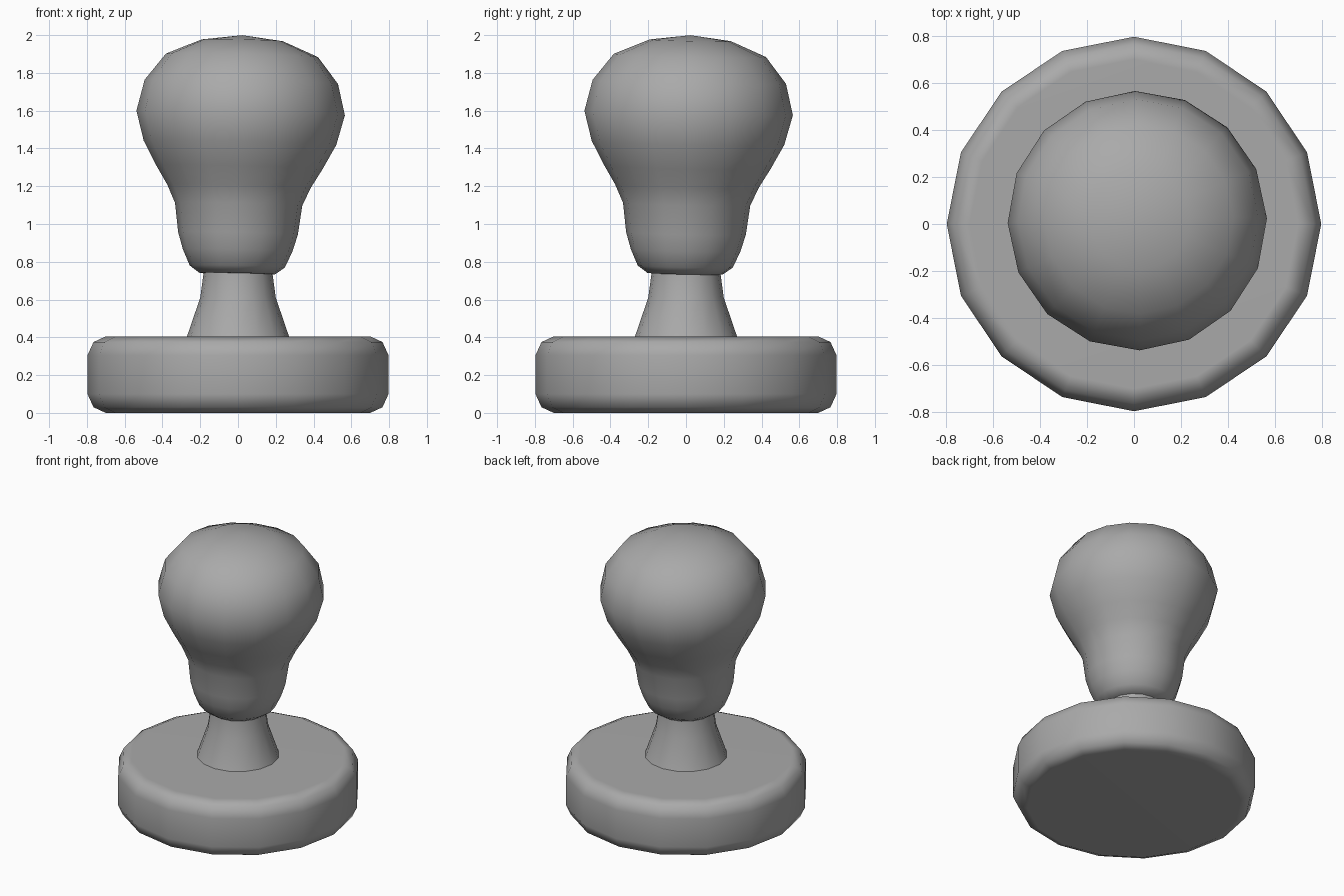
import bpy, bmesh, math
from mathutils import Matrix

if "Cube" in bpy.data.objects:
    bpy.data.objects.remove(bpy.data.objects["Cube"], do_unlink=True)

SIDES = 16
GREY = (0.4, 0.4, 0.4, 1.0)

steel = bpy.data.materials.new("plain grey")
steel.use_nodes = True
steel.diffuse_color = GREY
steel.node_tree.nodes["Principled BSDF"].inputs["Base Color"].default_value = GREY


def lathe(name, profile, angle):
    """Spin a (radius, height) profile round z, closing both ends."""
    bm = bmesh.new()
    rings = []
    for r, z in profile:
        if r == 0:
            rings.append([bm.verts.new((0, 0, z))] * SIDES)
            continue
        turns = [math.tau * i / SIDES for i in range(SIDES)]
        rings.append([bm.verts.new((r * math.cos(a), r * math.sin(a), z)) for a in turns])
    for low, high in zip(rings, rings[1:]):
        for i in range(SIDES):
            j = (i + 1) % SIDES
            corners = [low[i], low[j], high[j], high[i]]
            bm.faces.new(list(dict.fromkeys(corners)))
    for ring in (rings[0], rings[-1]):
        if ring[0] is not ring[1]:
            bm.faces.new(ring)
    bmesh.ops.recalc_face_normals(bm, faces=bm.faces)
    mesh = bpy.data.meshes.new(name)
    bm.to_mesh(mesh)
    bm.free()
    mesh.materials.append(steel)
    obj = bpy.data.objects.new(name, mesh)
    bpy.context.collection.objects.link(obj)
    bpy.ops.object.select_all(action='DESELECT')
    obj.select_set(True)
    bpy.context.view_layer.objects.active = obj
    bpy.ops.object.shade_smooth_by_angle(angle=math.radians(angle))
    return obj


# Round disc with rounded rims
rim = [(0.7, 0.0), (0.765, 0.03), (0.797, 0.1)]
base = lathe("base", rim + [(r, 0.405 - z) for r, z in reversed(rim)], 50)
weighted = base.modifiers.new("flat_caps", 'WEIGHTED_NORMAL')
weighted.keep_sharp = True

# Flared neck, running slightly into the disc and the grip
lathe("neck", [(0.28, 0.38), (0.27, 0.405), (0.2, 0.61), (0.183, 0.735), (0.18, 0.78)], 50)

# Bulbous grip, leaning a touch to +x and +y
grip = lathe("grip", [
    (0.2, 0.737), (0.252, 0.775), (0.29, 0.86), (0.317, 0.95), (0.337, 1.105),
    (0.38, 1.2), (0.44, 1.3), (0.51, 1.43), (0.552, 1.588), (0.512, 1.753),
    (0.403, 1.893), (0.215, 1.973), (0, 2.0)], 60)
pivot = Matrix.Translation((0, 0, 0.95))
lean = Matrix.Rotation(0.022, 4, 'Y') @ Matrix.Rotation(-0.022, 4, 'X')
turn = Matrix.Rotation(math.radians(1), 4, 'Z')
grip.data.transform(pivot @ lean @ turn @ pivot.inverted())
